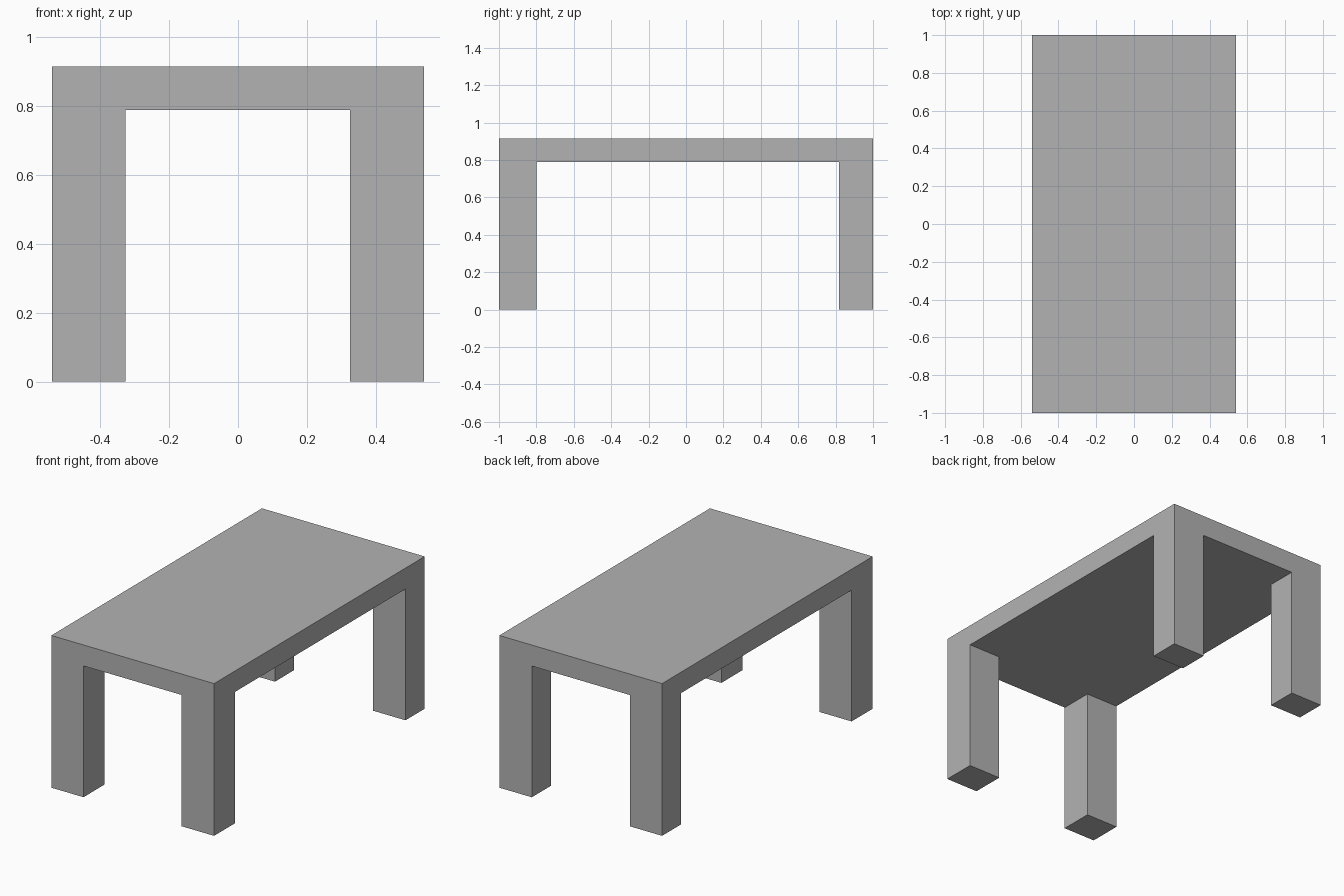
import bpy
import bmesh
import math
from mathutils import Matrix, Vector

cube = bpy.data.objects.get("Cube")
if cube:
    bpy.data.objects.remove(cube, do_unlink=True)

HALF_X, HALF_Y = 0.541, 1.0
HEIGHT, UNDERSIDE = 0.915, 0.789
INNER_X = (-0.327, 0.325)      # inner faces of the legs, right and left
INNER_Y = (-0.80, 0.818)       # inner faces of the legs, front and back

# Plain grey for the whole table
grey = bpy.data.materials.new("plain_grey")
grey.use_nodes = True
colour = (0.45, 0.45, 0.45, 1)
grey.diffuse_color = colour
grey.node_tree.nodes["Principled BSDF"].inputs["Base Color"].default_value = colour

# Tabletop slab
bm = bmesh.new()
thickness = HEIGHT - UNDERSIDE
bmesh.ops.create_cube(
    bm, size=1,
    matrix=Matrix.Translation((0, 0, UNDERSIDE + thickness / 2))
    @ Matrix.Diagonal((2 * HALF_X, 2 * HALF_Y, thickness, 1)))

# Cut the slab along the inner faces of the legs
for axis, cuts in ((Vector((1, 0, 0)), INNER_X), (Vector((0, 1, 0)), INNER_Y)):
    for position in cuts:
        bmesh.ops.bisect_plane(bm, geom=bm.verts[:] + bm.edges[:] + bm.faces[:],
                               plane_co=axis * position, plane_no=axis)


def is_leg_root(face):
    c = face.calc_center_median()
    return (face.normal.z < -0.9
            and not INNER_X[0] < c.x < INNER_X[1]
            and not INNER_Y[0] < c.y < INNER_Y[1])


# Legs drawn down from the four corners of the underside
bm.normal_update()
roots = [f for f in bm.faces if is_leg_root(f)]
for foot in bmesh.ops.extrude_discrete_faces(bm, faces=roots)["faces"]:
    for v in foot.verts:
        v.co.z = 0

# Merge flush surfaces into single flat faces
bmesh.ops.remove_doubles(bm, verts=bm.verts[:], dist=0.0001)
bmesh.ops.dissolve_limit(bm, angle_limit=math.radians(1),
                         verts=bm.verts[:], edges=bm.edges[:])
bmesh.ops.recalc_face_normals(bm, faces=bm.faces[:])

mesh = bpy.data.meshes.new("table")
bm.to_mesh(mesh)
bm.free()
mesh.materials.append(grey)
table = bpy.data.objects.new("table", mesh)
bpy.context.collection.objects.link(table)
